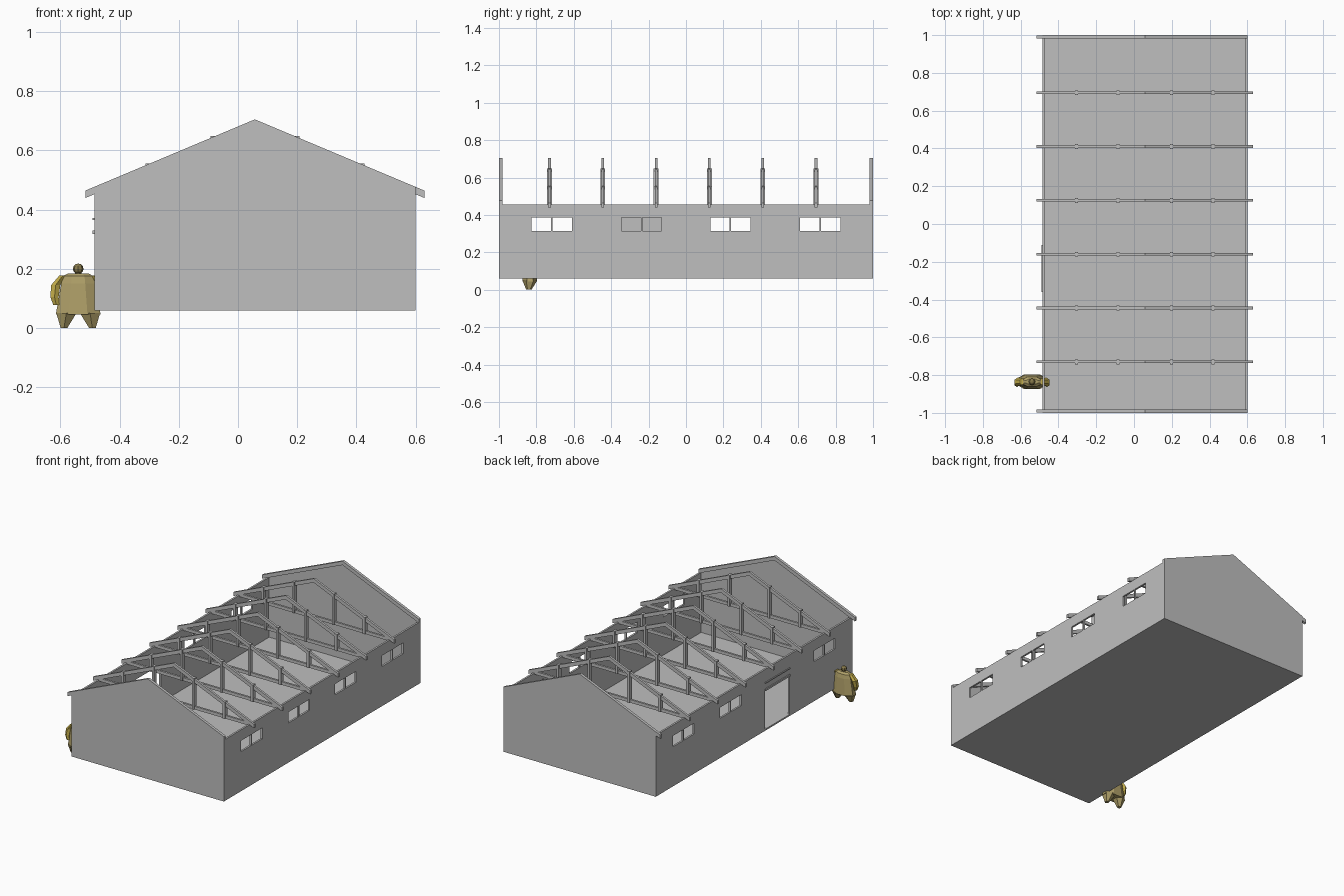
import bpy, bmesh, math
from mathutils import Vector

if "Cube" in bpy.data.objects:
    bpy.data.objects.remove(bpy.data.objects["Cube"])


def material(name, rgb):
    m = bpy.data.materials.new(name)
    m.diffuse_color = (*rgb, 1)
    m.use_nodes = True
    m.node_tree.nodes["Principled BSDF"].inputs["Base Color"].default_value = m.diffuse_color
    return m


GREY = material("building_grey", (0.52, 0.52, 0.52))
OLIVE = material("coat_olive", (0.43, 0.35, 0.14))
YELLOW = material("sleeve_yellow", (0.55, 0.42, 0.07))
BROWN = material("head_brown", (0.24, 0.19, 0.07))

XL, XR, XC = -0.485, 0.60, 0.057      # wall faces and ridge
Z0, ZW, ZR, SLOPE = 0.06, 0.455, 0.705, 0.42


def finish(bm, name, mat):
    bmesh.ops.recalc_face_normals(bm, faces=bm.faces)
    me = bpy.data.meshes.new(name)
    bm.to_mesh(me)
    bm.free()
    me.materials.append(mat)
    ob = bpy.data.objects.new(name, me)
    bpy.context.collection.objects.link(ob)
    return ob


def prism(name, pts, y0, y1, mat=GREY):
    """Extrude an xz profile along y."""
    bm = bmesh.new()
    f = bm.faces.new([bm.verts.new((x, y0, z)) for x, z in pts])
    r = bmesh.ops.extrude_face_region(bm, geom=[f])
    vs = [v for v in r["geom"] if isinstance(v, bmesh.types.BMVert)]
    bmesh.ops.translate(bm, verts=vs, vec=(0, y1 - y0, 0))
    return finish(bm, name, mat)


def box(name, x0, x1, y0, y1, z0, z1, mat=GREY):
    return prism(name, [(x0, z0), (x1, z0), (x1, z1), (x0, z1)], y0, y1, mat)


def roof(x):
    return ZR - SLOPE * abs(x - XC)


def loft(name, rings, sides, mat):
    """Rings are (x, y, z, rx, ry)."""
    bm = bmesh.new()
    loops = []
    for cx, cy, z, rx, ry in rings:
        loops.append([bm.verts.new((cx + rx * math.cos(math.tau * (i + .5) / sides),
                                    cy + ry * math.sin(math.tau * (i + .5) / sides), z))
                      for i in range(sides)])
    for a, b in zip(loops, loops[1:]):
        for i in range(sides):
            j = (i + 1) % sides
            bm.faces.new((a[i], a[j], b[j], b[i]))
    bm.faces.new(loops[0])
    bm.faces.new(loops[-1])
    return finish(bm, name, mat)


# Floor slab
box("floor", XL, XR, -1, 1, Z0, Z0 + 0.01)

# Side walls: grid of cells with the openings left out, then thickened
windows = [(-0.825, -0.61), (-0.345, -0.13), (0.13, 0.345), (0.61, 0.825)]
WZ = (0.315, 0.385)
DOOR = (-0.36, -0.11, Z0 + 0.01, 0.315)


def side_wall(name, x, inward, holes):
    ys = sorted({-1, 1, *[v for h in holes for v in h[:2]]})
    zs = sorted({Z0, ZW, *[v for h in holes for v in h[2:]]})
    bm = bmesh.new()
    for y0, y1 in zip(ys, ys[1:]):
        for z0, z1 in zip(zs, zs[1:]):
            cy, cz = (y0 + y1) / 2, (z0 + z1) / 2
            if any(a < cy < b and c < cz < d for a, b, c, d in holes):
                continue
            q = [(x, y0, z0), (x, y1, z0), (x, y1, z1), (x, y0, z1)]
            bm.faces.new([bm.verts.new(p) for p in q])
    bmesh.ops.remove_doubles(bm, verts=bm.verts, dist=1e-5)
    r = bmesh.ops.extrude_face_region(bm, geom=bm.faces[:])
    vs = [v for v in r["geom"] if isinstance(v, bmesh.types.BMVert)]
    bmesh.ops.translate(bm, verts=vs, vec=(inward * 0.012, 0, 0))
    finish(bm, name, GREY)
    # window mullions
    for y0, y1, z0, z1 in holes:
        if z0 > 0.3:
            c = (y0 + y1) / 2
            box("window_mullion", min(x, x + inward * 0.012), max(x, x + inward * 0.012),
                c - 0.004, c + 0.004, z0, z1)


side_wall("right_wall", XR, -1, [(*w, *WZ) for w in windows])
side_wall("left_wall", XL, 1, [(*w, *WZ) for i, w in enumerate(windows) if i != 1] + [DOOR])

# Door header
box("door_header", XL - 0.006, XL, DOOR[0], DOOR[1], 0.318, 0.33)
box("door_header_top", XL - 0.006, XL, DOOR[0], DOOR[1], 0.365, 0.372)


def rafters(name, x0, x1, y0, y1, depth=0.025):
    top = [(x0, roof(x0)), (XC, ZR), (x1, roof(x1))]
    prism(name, top + [(x, z - depth) for x, z in reversed(top)], y0, y1)


# Gable ends with their rafters
for s, label in ((-1, "front"), (1, "back")):
    ya, yb = sorted((s, s * 0.993))
    prism(label + "_gable", [(XL, Z0), (XR, Z0), (XR, roof(XR)), (XC, ZR), (XL, roof(XL))], ya, yb)
    ya, yb = sorted((s * 0.998, s * 0.982))
    rafters(label + "_rafter", -0.515, XR, ya, yb)

# Open roof trusses
for k in range(6):
    y = -0.73 + 0.285 * k
    rafters("truss_rafters", -0.515, 0.63, y - 0.007, y + 0.007)
    box("truss_tie", XL, XR, y - 0.0065, y + 0.0065, 0.447, 0.467)
    for x in (-0.305, -0.085, 0.199, 0.419):
        box("truss_post", x - 0.008, x + 0.008, y - 0.013, y + 0.013, 0.447, roof(x) + 0.003)

# Standing figure by the left wall
FX, FY = -0.54, -0.835
loft("coat", [(FX, FY, 0.045, 0.082, 0.042), (FX, FY, 0.15, 0.062, 0.034),
              (FX, FY, 0.175, 0.056, 0.028), (FX, FY, 0.185, 0.036, 0.016)], 8, OLIVE)
for s in (-1, 1):
    loft("leg", [(FX + s * 0.048, FY - 0.005, 0, 0.013, 0.014),
                 (FX + s * 0.040, FY, 0.05, 0.039, 0.04)], 6, OLIVE)
    loft("arm", [(FX + s * 0.074, FY - 0.012, 0.078, 0.012, 0.012),
                 (FX + s * 0.080, FY - 0.008, 0.105, 0.016, 0.02),
                 (FX + s * 0.076, FY, 0.145, 0.018, 0.022),
                 (FX + s * 0.052, FY, 0.177, 0.014, 0.018)], 6, YELLOW)
loft("neck", [(FX, FY, 0.18, 0.012, 0.011), (FX, FY, 0.195, 0.012, 0.011)], 6, BROWN)
bm = bmesh.new()
bmesh.ops.create_uvsphere(bm, u_segments=8, v_segments=6, radius=0.018)
bmesh.ops.translate(bm, verts=bm.verts, vec=Vector((FX, FY, 0.2)))
finish(bm, "head", BROWN)
